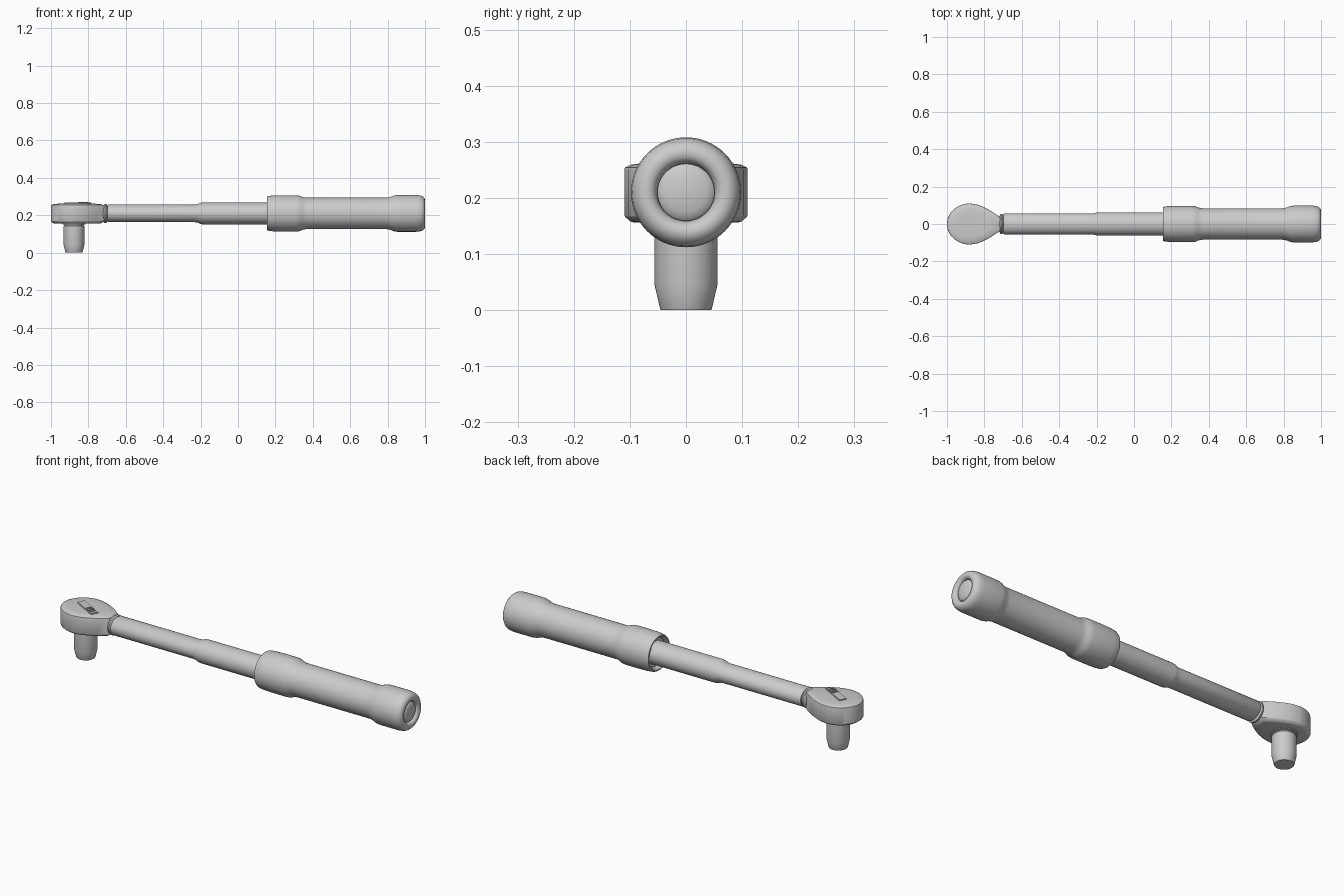
import bpy, bmesh, math
from mathutils import Matrix, Vector

if "Cube" in bpy.data.objects:
    bpy.data.objects.remove(bpy.data.objects["Cube"])

AXIS_Z = 0.21      # height of the handle axis
HEAD_X = -0.877    # drive axis position


def finish(bm, name, angle=35):
    bmesh.ops.recalc_face_normals(bm, faces=bm.faces)
    mesh = bpy.data.meshes.new(name)
    bm.to_mesh(mesh)
    bm.free()
    ob = bpy.data.objects.new(name, mesh)
    bpy.context.collection.objects.link(ob)
    bpy.ops.object.select_all(action='DESELECT')
    ob.select_set(True)
    bpy.context.view_layer.objects.active = ob
    bpy.ops.object.shade_smooth_by_angle(angle=math.radians(angle))
    return ob


def loft(name, rings, angle=35):
    """Skin a list of point rings and cap both ends."""
    bm = bmesh.new()
    loops = [[bm.verts.new(p) for p in ring] for ring in rings]
    n = len(loops[0])
    for a, b in zip(loops, loops[1:]):
        for i in range(n):
            j = (i + 1) % n
            bm.faces.new((a[i], a[j], b[j], b[i]))
    bm.faces.new(loops[0])
    bm.faces.new(loops[-1])
    return finish(bm, name, angle)


def along_x(name, profile, n=64):
    """Profile of (x, half width y, half height z) around the handle axis."""
    ang = [2 * math.pi * i / n for i in range(n)]
    return loft(name, [[(x, ry * math.cos(t), AXIS_Z + rz * math.sin(t)) for t in ang]
                       for x, ry, rz in profile])


def along_z(name, profile, n=48):
    """Profile of (z, radius) around the drive axis."""
    ang = [2 * math.pi * i / n for i in range(n)]
    return loft(name, [[(HEAD_X + r * math.cos(t), r * math.sin(t), z) for t in ang]
                       for z, r in profile])


def box(name, size, centre, turn, bevel=0.002):
    bm = bmesh.new()
    bmesh.ops.create_cube(bm, size=1)
    bmesh.ops.scale(bm, vec=size, verts=bm.verts)
    bmesh.ops.bevel(bm, geom=bm.edges[:], offset=bevel, segments=2, affect='EDGES')
    bmesh.ops.transform(bm, matrix=Matrix.Translation(centre) @ Matrix.Rotation(turn, 4, 'Z'),
                        verts=bm.verts)
    return finish(bm, name)


# Teardrop ratchet head: half ellipse at the nose, tapering to the neck
upper = [(-0.715, 0.034), (-0.735, 0.050), (-0.765, 0.070), (-0.80, 0.089), (-0.835, 0.103)]
for i in range(25):
    t = math.pi / 2 + math.pi / 2 * i / 24
    upper.append((-0.877 + 0.123 * math.cos(t), 0.110 * math.sin(t)))
upper[-1] = (-1.0, 0.0)
outline = upper + [(x, -y) for x, y in reversed(upper[:-1])]


def head_ring(z, s):
    return [(HEAD_X + (x - HEAD_X) * s, y * s, z) for x, y in outline]


loft("ratchet_head", [head_ring(z, s) for z, s in (
    (0.156, 0.84), (0.158, 0.90), (0.166, 0.985), (0.169, 1.0),
    (0.250, 1.0), (0.254, 0.99), (0.259, 0.90), (0.262, 0.7), (0.263, 0.4))], 30)

# Neck between head and tube, with a collar and groove
along_x("neck_collar", [(-0.76, 0.045, 0.042), (-0.722, 0.036, 0.042), (-0.716, 0.050, 0.048),
                        (-0.712, 0.054, 0.051), (-0.705, 0.054, 0.051), (-0.701, 0.050, 0.047),
                        (-0.699, 0.047, 0.042), (-0.692, 0.047, 0.042)])

# Oval shaft, stepping up to a wider sleeve
along_x("shaft", [(-0.697, 0.053, 0.044), (-0.692, 0.056, 0.047), (-0.23, 0.056, 0.047),
                  (-0.215, 0.057, 0.050), (-0.20, 0.061, 0.057), (-0.19, 0.062, 0.058),
                  (0.25, 0.062, 0.058)])

# Grip with a flared collar at each end and a recess in both end faces
grip = [(0.175, 0.055), (0.175, 0.073), (0.160, 0.078), (0.154, 0.083), (0.155, 0.089),
        (0.163, 0.093), (0.19, 0.096), (0.24, 0.097), (0.31, 0.097), (0.328, 0.095),
        (0.342, 0.089), (0.355, 0.085), (0.37, 0.084), (0.79, 0.084), (0.803, 0.085),
        (0.818, 0.089), (0.833, 0.095), (0.85, 0.098), (0.955, 0.098), (0.975, 0.096),
        (0.988, 0.091), (0.997, 0.082), (1.0, 0.072), (0.998, 0.062), (0.992, 0.055),
        (0.982, 0.052), (0.975, 0.051)]
along_x("grip", [(x, r, r) for x, r in grip])

# Domed end cap
along_x("end_cap", [(x, r, r) for x, r in (
    (0.96, 0.051), (0.985, 0.051), (0.990, 0.047), (0.994, 0.035), (0.997, 0.018), (0.998, 0.004))])

# Drive collar and tapered socket under the head
along_z("drive_collar", [(0.142, 0.050), (0.152, 0.050), (0.152, 0.062), (0.160, 0.062)])
along_z("socket", [(0.0, 0.045), (0.002, 0.046), (0.045, 0.056), (0.142, 0.056),
                   (0.146, 0.053), (0.147, 0.048)])

# Reversing lever on top of the head, with thumb ridges
turn = math.radians(-29)
centre = Vector((-0.857, -0.012, 0.264))
box("reversing_lever", (0.148, 0.040, 0.007), centre, turn)
for i in range(4):
    offset = Matrix.Rotation(turn, 3, 'Z') @ Vector((0.012 + i * 0.014, 0, 0.004))
    box(f"lever_ridge_{i + 1}", (0.006, 0.034, 0.005), centre + offset, turn, 0.0015)
